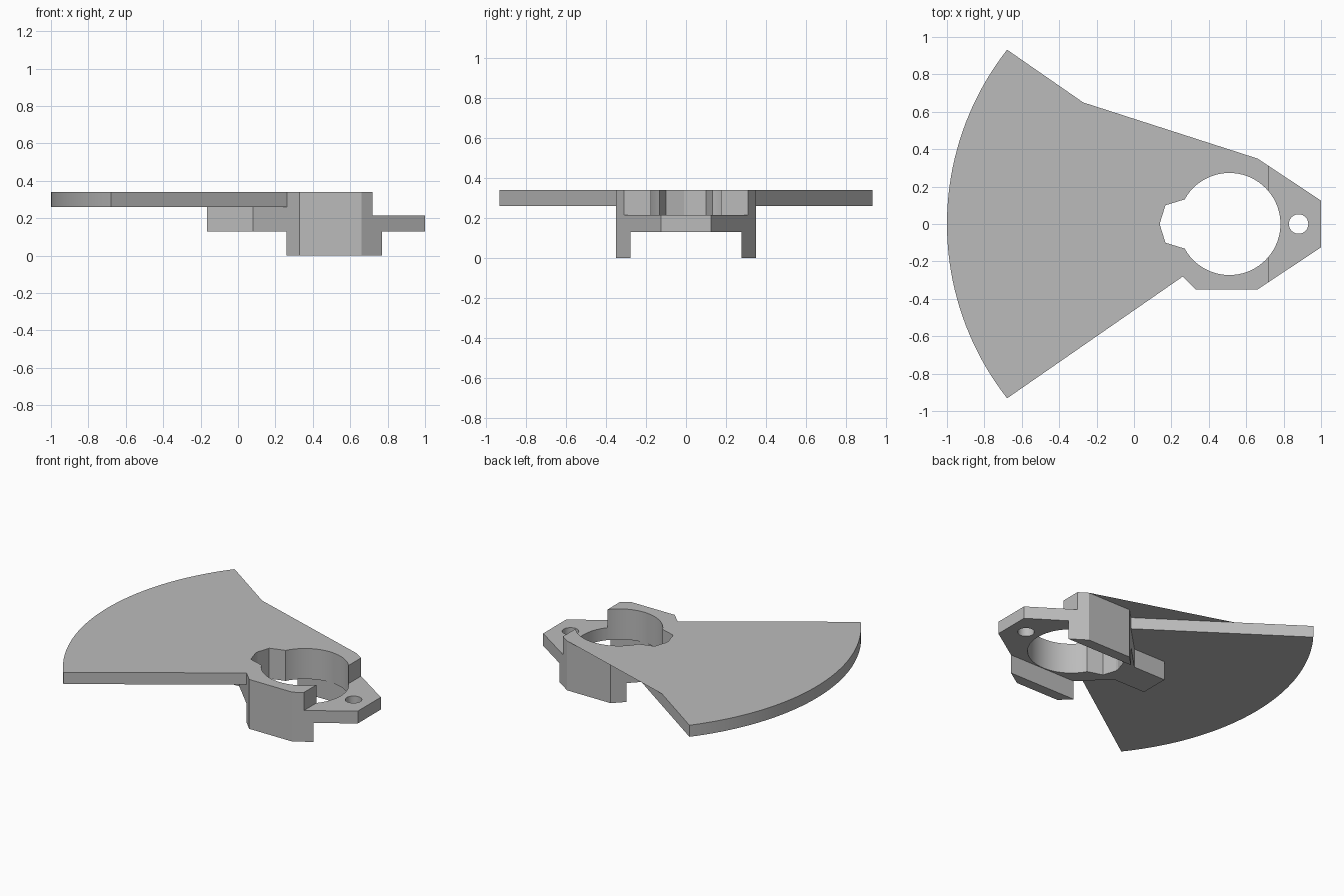
import bpy
import bmesh
from math import cos, sin, radians, pi

default = bpy.data.objects.get("Cube")
if default:
    bpy.data.objects.remove(default, do_unlink=True)

grey = bpy.data.materials.new("plain grey")
grey.use_nodes = True
colour = (0.5, 0.5, 0.5, 1)
grey.diffuse_color = colour
grey.node_tree.nodes["Principled BSDF"].inputs["Base Color"].default_value = colour

CX = 0.51          # ring centre, shared by the bore and the fan's arc
TOP = 0.34
UNDER = 0.13       # underside of the body between the legs


def prism(name, outline, z0, z1):
    """Extrude a plan outline between two heights."""
    bm = bmesh.new()
    face = bm.faces.new([bm.verts.new((x, y, z0)) for x, y in outline])
    new = bmesh.ops.extrude_face_region(bm, geom=[face])["geom"]
    verts = [v for v in new if isinstance(v, bmesh.types.BMVert)]
    bmesh.ops.translate(bm, verts=verts, vec=(0, 0, z1 - z0))
    bmesh.ops.recalc_face_normals(bm, faces=bm.faces)
    mesh = bpy.data.meshes.new(name)
    bm.to_mesh(mesh)
    bm.free()
    mesh.materials.append(grey)
    obj = bpy.data.objects.new(name, mesh)
    bpy.context.collection.objects.link(obj)
    return obj


def mirrored(half):
    """Close an outline by mirroring its +y half, skipping points on the axis."""
    return half + [(x, -y) for x, y in reversed(half) if y != 0]


def box(name, x0, x1, half_width, z0, z1):
    return prism(name, mirrored([(x0, half_width), (x1, half_width)]), z0, z1)


def disc(x, radius, count):
    return [(x + radius * cos(2 * pi * i / count), radius * sin(2 * pi * i / count))
            for i in range(count)]


def combine(target, other, operation):
    """Apply a boolean and remove the helper."""
    mod = target.modifiers.new(operation.lower(), "BOOLEAN")
    mod.operation = operation
    mod.solver = "EXACT"
    mod.object = other
    other.hide_render = True
    bpy.context.view_layer.objects.active = target
    bpy.ops.object.modifier_apply(modifier=mod.name)
    bpy.data.objects.remove(other, do_unlink=True)


# Body: pointed mounting ear, ring and narrow bar in one outline
bracket = prism("fan_bracket", mirrored([
    (1, 0.125), (0.66, 0.35), (0.33, 0.35), (0.08, 0.1), (-0.165, 0.1)]), 0, TOP)

# Channel below leaves two side legs; step lowers the mounting ear
combine(bracket, box("leg_channel", -0.5, 1.2, 0.278, -0.2, UNDER), "DIFFERENCE")
combine(bracket, box("ear_step", 0.72, 1.2, 0.6, 0.215, 0.6), "DIFFERENCE")

# Fan plate: a sector with its arc about the ring centre
sweep = radians(38.1)
arc_steps = 40
arc = [(CX - 1.51 * cos(a), 1.51 * sin(a))
       for a in (sweep - 2 * sweep * i / arc_steps for i in range(arc_steps + 1))]
fan = prism("fan_plate", arc + [(0.262, -0.28), (0.262, 0.28)], 0.26, TOP)
combine(bracket, fan, "UNION")

# Bore, keyed slot beside it, and screw hole in the ear
slot = mirrored([(0.14, 0.01), (0.168, 0.1), (0.272, 0.132), (CX, 0.132)])
for name, outline in (("bore", disc(CX, 0.273, 72)), ("slot", slot),
                      ("screw_hole", disc(0.88, 0.052, 32))):
    combine(bracket, prism(name, outline, -0.2, 0.6), "DIFFERENCE")

# Merge coplanar faces, then smooth only the curved walls
bm = bmesh.new()
bm.from_mesh(bracket.data)
bmesh.ops.remove_doubles(bm, verts=bm.verts, dist=0.0002)
bmesh.ops.dissolve_limit(bm, angle_limit=radians(0.5), verts=bm.verts, edges=bm.edges)
bm.to_mesh(bracket.data)
bm.free()
bpy.ops.object.select_all(action="DESELECT")
bracket.select_set(True)
bpy.context.view_layer.objects.active = bracket
bpy.ops.object.shade_smooth_by_angle(angle=radians(12))
